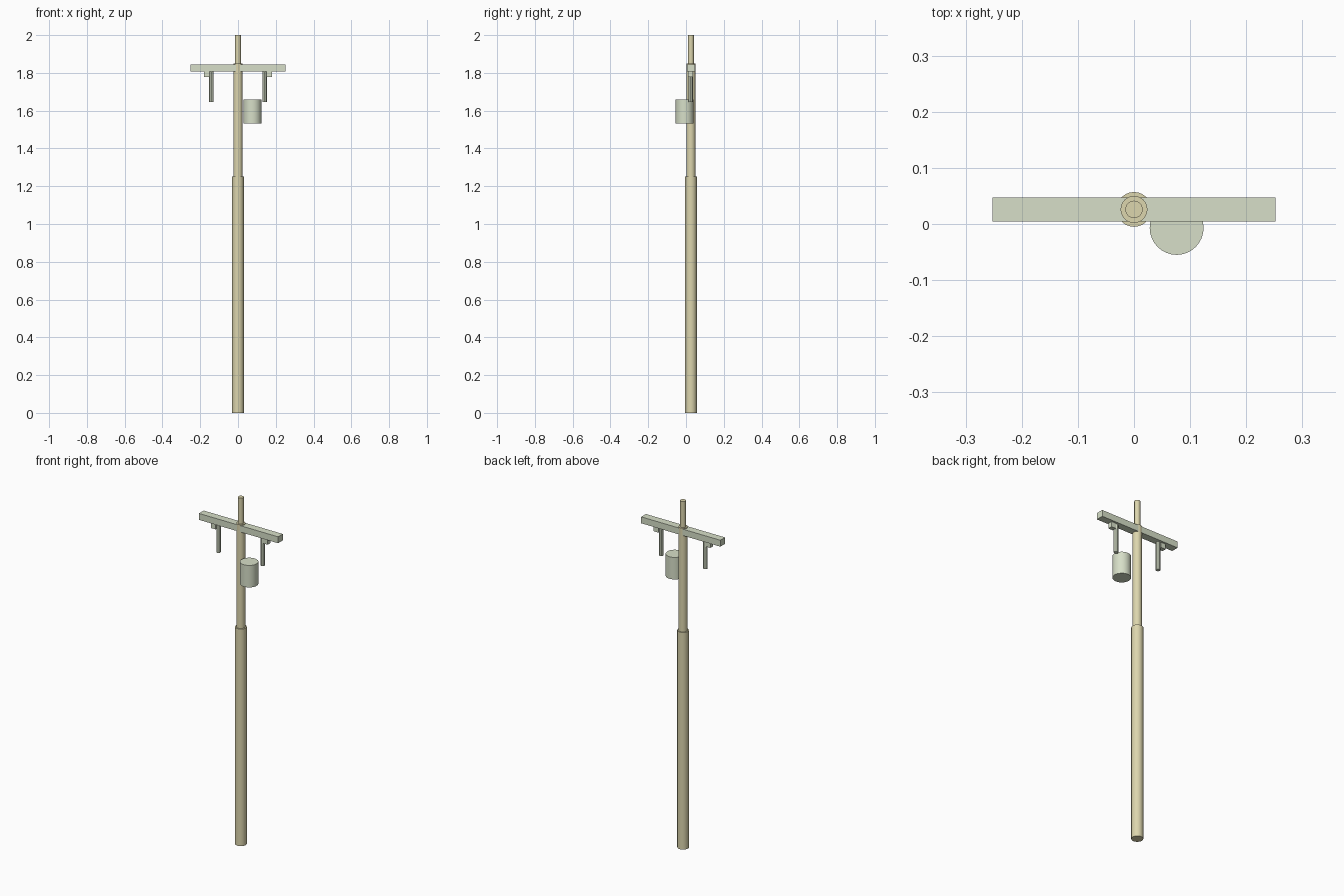
import bpy
import math

if "Cube" in bpy.data.objects:
    bpy.data.objects.remove(bpy.data.objects["Cube"])

PY = 0.026  # y of the pole axis


def material(name, color):
    m = bpy.data.materials.new(name)
    m.diffuse_color = color
    m.use_nodes = True
    m.node_tree.nodes["Principled BSDF"].inputs["Base Color"].default_value = m.diffuse_color
    return m


wood = material("wood", (0.72, 0.67, 0.42, 1))
metal = material("pale_green", (0.68, 0.74, 0.58, 1))


def cylinder(name, x, y, z0, z1, r, sides, mat, smooth=True):
    bpy.ops.mesh.primitive_cylinder_add(vertices=sides, radius=r, depth=z1 - z0,
                                        location=(x, y, (z0 + z1) / 2))
    ob = bpy.context.object
    ob.name = name
    ob.data.materials.append(mat)
    if smooth:
        bpy.ops.object.shade_smooth_by_angle(angle=math.radians(40))
    return ob


def box(name, x, y, z, sx, sy, sz, mat):
    bpy.ops.mesh.primitive_cube_add(size=1, location=(x, y, z))
    ob = bpy.context.object
    ob.name = name
    ob.scale = (sx, sy, sz)
    ob.data.materials.append(mat)
    return ob


# Pole in three stepped sections
cylinder("pole_base", 0, PY, 0, 1.252, 0.031, 24, wood)
cylinder("pole_middle", 0, PY, 1.252, 1.85, 0.024, 24, wood)
cylinder("pole_tip", 0, PY, 1.85, 2.0, 0.0155, 24, wood)

# Crossarm
box("crossarm", 0, PY, 1.827, 0.505, 0.043, 0.037, metal)

# Hanging fuse posts with their brackets, one pair per side
for side, label in ((-1, "left"), (1, "right")):
    cylinder("fuse_post_" + label, side * 0.141, 0.024, 1.645, 1.81, 0.012, 8, metal, False)
    box("fuse_bracket_" + label, side * 0.166, 0.024, 1.793, 0.03, 0.026, 0.03, metal)

# Transformer can
cylinder("transformer_can", 0.076, -0.007, 1.533, 1.66, 0.048, 32, metal)
